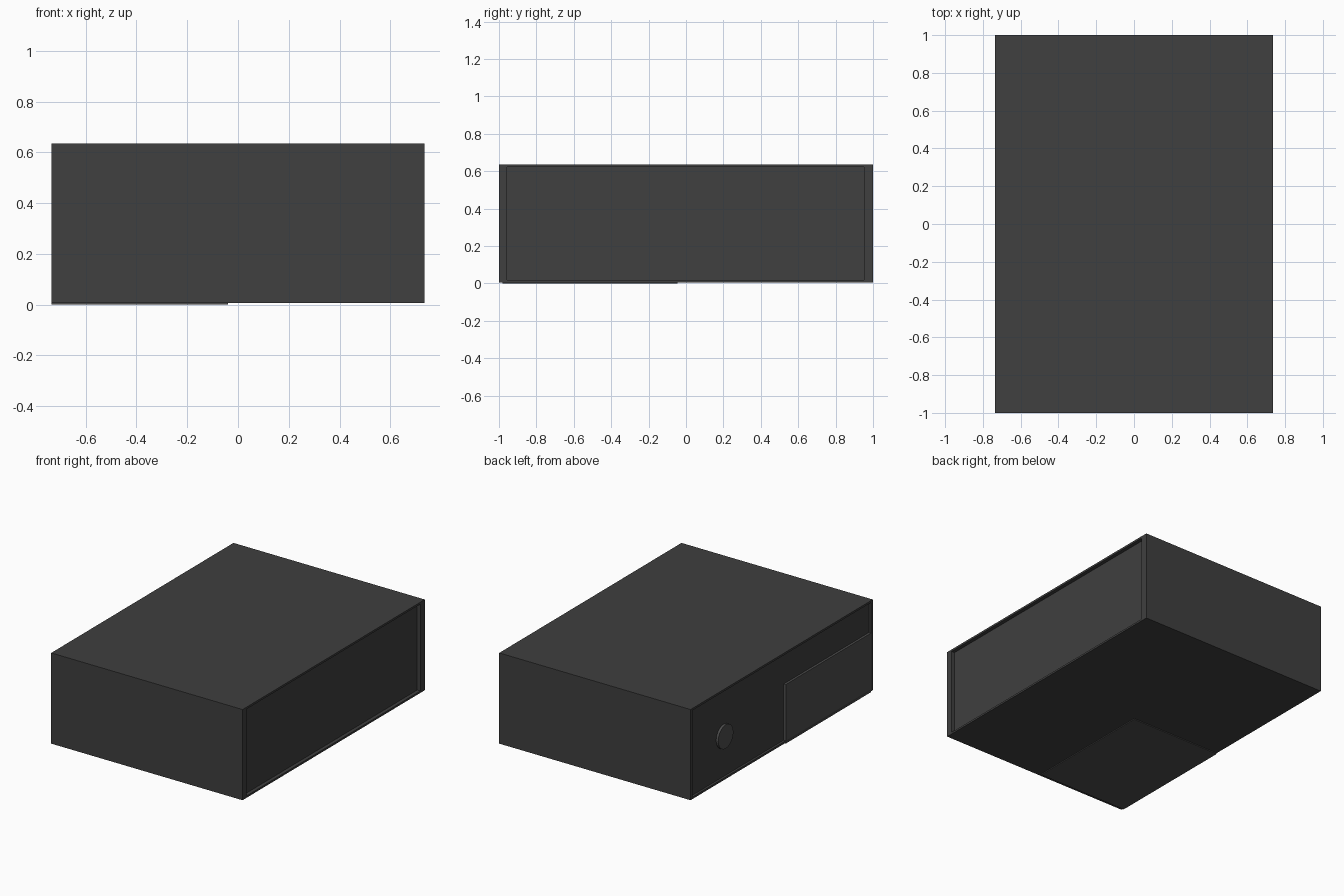
import bpy, bmesh, math
from mathutils import Matrix

if "Cube" in bpy.data.objects:
    bpy.data.objects.remove(bpy.data.objects["Cube"])


def material(name, value):
    m = bpy.data.materials.new(name)
    m.diffuse_color = (value, value, value, 1)
    m.use_nodes = True
    m.node_tree.nodes["Principled BSDF"].inputs["Base Color"].default_value = m.diffuse_color
    return m


dark = material("dark_grey", 0.05)
mid = material("mid_grey", 0.075)


def finish(bm, name, mat):
    bmesh.ops.recalc_face_normals(bm, faces=bm.faces)
    mesh = bpy.data.meshes.new(name)
    bm.to_mesh(mesh)
    bm.free()
    mesh.materials.append(mat)
    obj = bpy.data.objects.new(name, mesh)
    bpy.context.collection.objects.link(obj)
    return obj


def box(lo, hi):
    bm = bmesh.new()
    bmesh.ops.create_cube(bm, size=1)
    for v in bm.verts:
        v.co = [hi[i] if v.co[i] > 0 else lo[i] for i in range(3)]
    return bm


def recess(bm, side, y0, y1, z0, z1, depth):
    """Sink a rectangular panel into the side face facing +x or -x."""
    bm.normal_update()
    face = max(bm.faces, key=lambda f: f.calc_center_median().x * side)
    surface = face.verts[0].co.x
    for x in (surface, surface - side * depth):
        bmesh.ops.inset_individual(bm, faces=[face], thickness=0.002)
        c = face.calc_center_median()
        spots = [(v, v.co.y > c.y, v.co.z > c.z) for v in face.verts]
        for v, back, top in spots:
            v.co = (x, y1 if back else y0, z1 if top else z0)


W, L, BOTTOM, TOP = 0.735, 1.0, 0.006, 0.636

# Main casing with a sunken panel on each long side
bm = box((-W, -L, BOTTOM), (W, L, TOP))
recess(bm, 1, -0.956, 0.953, 0.019, 0.622, 0.025)
recess(bm, -1, -0.98, 0.98, 0.02, 0.622, 0.016)
finish(bm, "casing", dark)

# Lighter block set into the lower front left corner
finish(box((-W, -0.98, 0.0), (-0.04, -0.045, 0.41)), "corner_block", mid)

# Round knob on the left panel
bm = bmesh.new()
bmesh.ops.create_cone(bm, cap_ends=True, segments=32, radius1=0.083,
                      radius2=0.083, depth=0.03,
                      matrix=Matrix.Translation((-W + 0.015, 0.613, 0.30))
                      @ Matrix.Rotation(math.pi / 2, 4, 'Y'))
finish(bm, "round_knob", mid)
